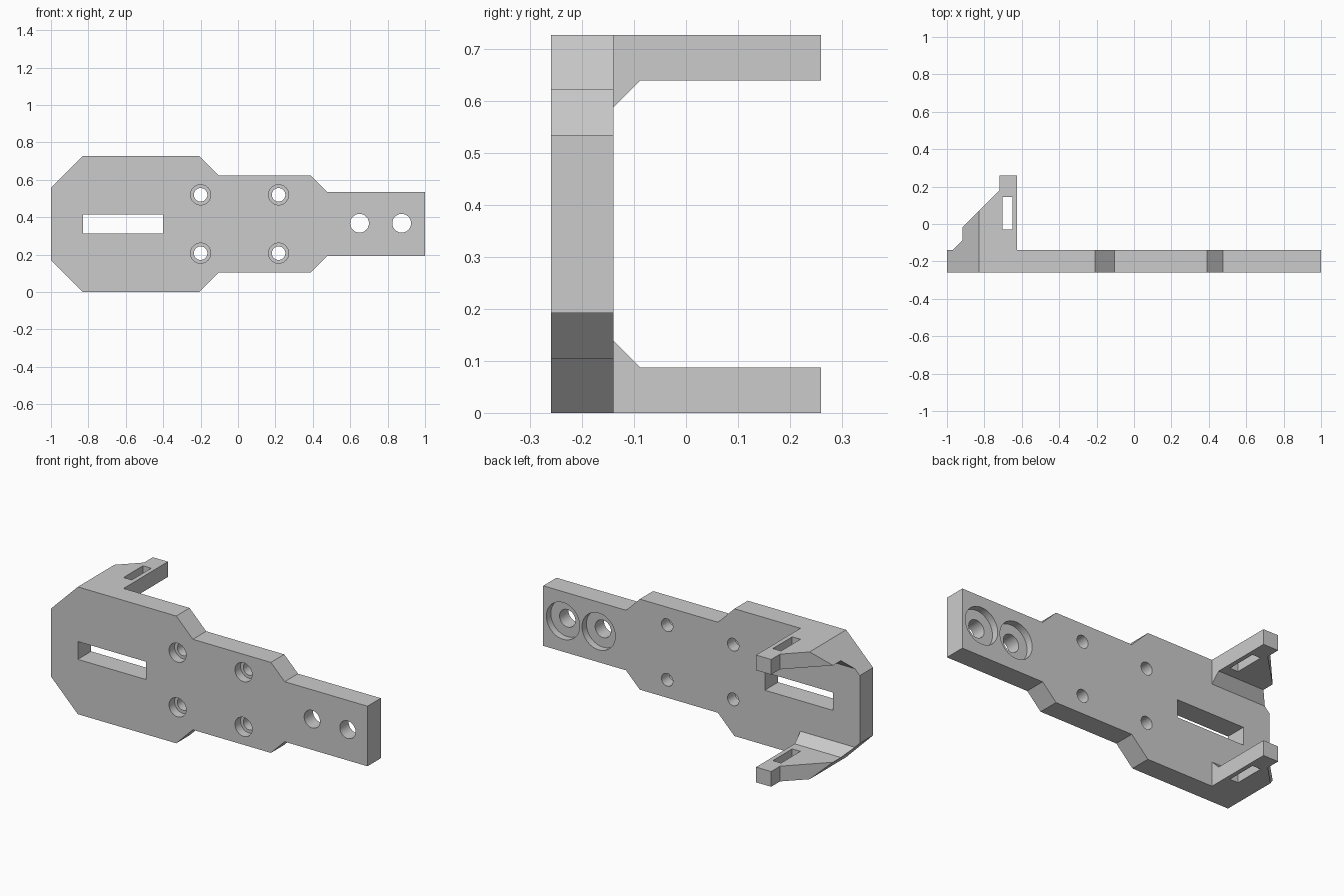
import bpy, bmesh, math
from mathutils import Vector

default = bpy.data.objects.get("Cube")
if default:
    bpy.data.objects.remove(default, do_unlink=True)

HEIGHT = 0.727
MID = HEIGHT / 2

grey = bpy.data.materials.new("plain grey")
grey.use_nodes = True
colour = (0.6, 0.6, 0.6, 1)
grey.diffuse_color = colour
grey.node_tree.nodes["Principled BSDF"].inputs["Base Color"].default_value = colour


def prism(name, points, place, sweep):
    """Extrude a flat profile; place maps its 2D points into space."""
    bm = bmesh.new()
    face = bm.faces.new([bm.verts.new(place(a, b)) for a, b in points])
    new = bmesh.ops.extrude_face_region(bm, geom=[face])["geom"]
    bmesh.ops.translate(bm, vec=Vector(sweep),
                        verts=[g for g in new if isinstance(g, bmesh.types.BMVert)])
    bmesh.ops.recalc_face_normals(bm, faces=bm.faces)
    mesh = bpy.data.meshes.new(name)
    bm.to_mesh(mesh)
    bm.free()
    mesh.materials.append(grey)
    obj = bpy.data.objects.new(name, mesh)
    bpy.context.collection.objects.link(obj)
    return obj


def combine(body, tool, operation):
    """Apply a boolean and discard the tool."""
    tool.hide_render = True
    mod = body.modifiers.new("shape", 'BOOLEAN')
    mod.operation, mod.solver, mod.object = operation, 'EXACT', tool
    bpy.context.view_layer.objects.active = body
    bpy.ops.object.modifier_apply(modifier=mod.name)
    bpy.data.objects.remove(tool, do_unlink=True)


def rectangle(a0, a1, b0, b1):
    return [(a0, b0), (a1, b0), (a1, b1), (a0, b1)]


def drill(body, x, z, radius, y0, y1):
    circle = [(x + radius * math.cos(i * math.tau / 48),
               z + radius * math.sin(i * math.tau / 48)) for i in range(48)]
    combine(body, prism("drill", circle, lambda a, b: (a, y0, b), (0, y1 - y0, 0)),
            'DIFFERENCE')


# Stepped outline of the plate, mirrored top to bottom
lower = [(-1, 0.17), (-0.83, 0), (-0.208, 0), (-0.103, 0.105),
         (0.39, 0.105), (0.477, 0.192), (1, 0.192)]
outline = lower + [(x, HEIGHT - z) for x, z in reversed(lower)]
bracket = prism("mounting_bracket", outline, lambda a, b: (a, -0.4, b), (0, 0.8, 0))

# Side profile: plate with two arms and their gussets
arm = [(-0.4, -0.1), (0.26, -0.1), (0.26, 0.087), (-0.088, 0.087), (-0.14, 0.139)]
channel = arm + [(y, HEIGHT - z) for y, z in reversed(arm)]
combine(bracket, prism("side_profile", channel, lambda a, b: (-1.1, a, b), (2.2, 0, 0)),
        'INTERSECT')

# Plan profile: tapered arms ending in a narrow tab
plan = [(-1.1, -0.26), (1.1, -0.26), (1.1, -0.14), (-0.625, -0.14), (-0.625, 0.3),
        (-0.72, 0.3), (-0.72, 0.18), (-1.1, -0.2)]
combine(bracket, prism("plan_profile", plan, lambda a, b: (a, b, -0.2), (0, 0, 1.2)),
        'INTERSECT')

# Slot through the plate and slots through both arms
combine(bracket, prism("plate_slot", rectangle(-0.83, -0.4, 0.313, 0.415),
                       lambda a, b: (a, -0.35, b), (0, 0.3, 0)), 'DIFFERENCE')
combine(bracket, prism("arm_slot", rectangle(-0.702, -0.65, -0.03, 0.145),
                       lambda a, b: (a, b, -0.2), (0, 0, 1.2)), 'DIFFERENCE')

# Four screw holes, counterbored from the front
for x in (-0.2, 0.217):
    for z in (MID - 0.156, MID + 0.156):
        drill(bracket, x, z, 0.036, -0.3, -0.1)
        drill(bracket, x, z, 0.054, -0.3, -0.21)

# Two end holes, counterbored from the back
for x in (0.65, 0.875):
    drill(bracket, x, MID + 0.004, 0.05, -0.3, -0.1)
    drill(bracket, x, MID + 0.004, 0.105, -0.18, -0.1)

bpy.ops.object.select_all(action='DESELECT')
bracket.select_set(True)
bpy.context.view_layer.objects.active = bracket
bpy.ops.object.shade_smooth_by_angle(angle=math.radians(25))
